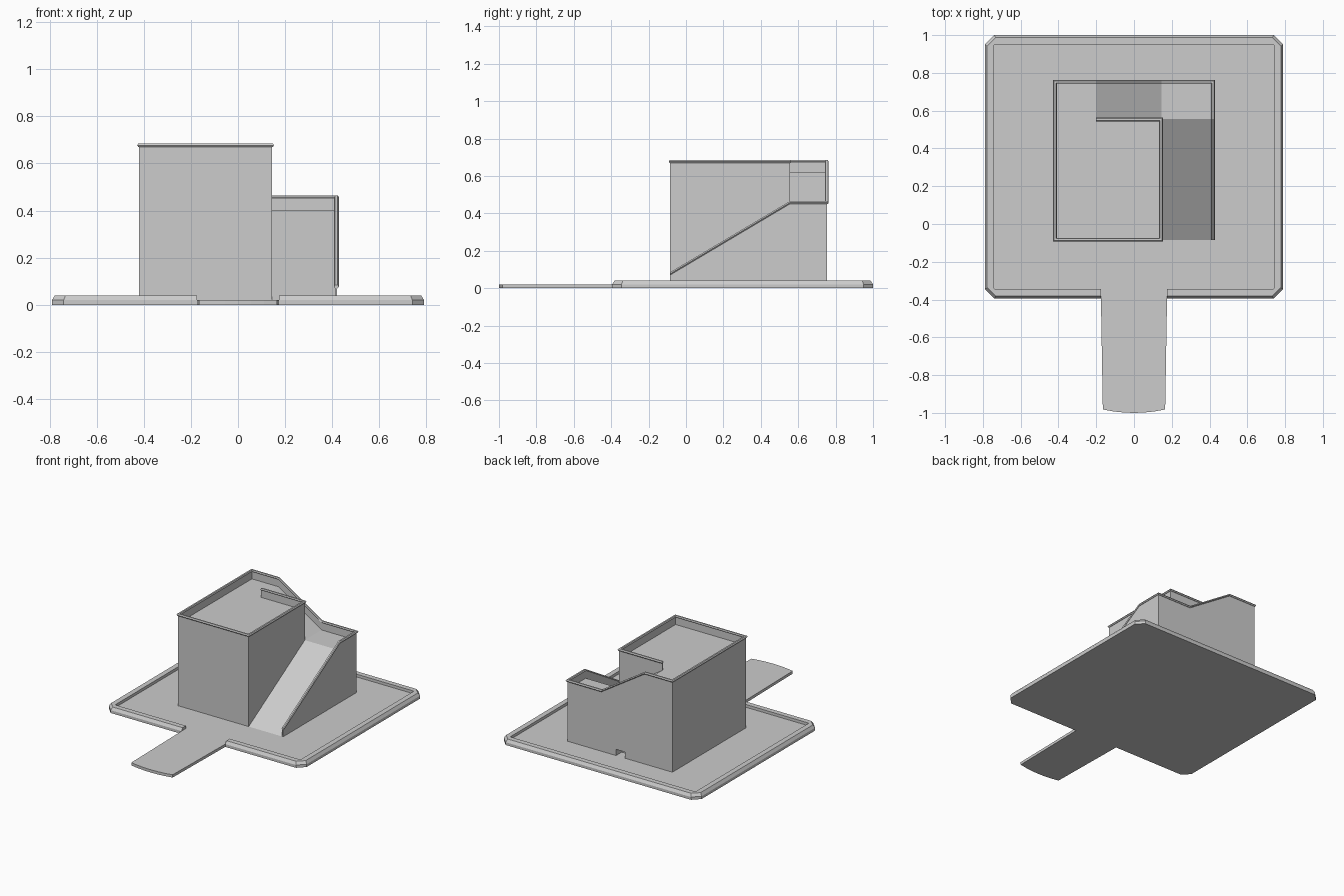
import bpy, bmesh, math
from mathutils import Vector

old = bpy.data.objects.get("Cube")
if old:
    bpy.data.objects.remove(old, do_unlink=True)

GREY = (0.604, 0.604, 0.604, 1.0)
grey = bpy.data.materials.new("plain grey")
grey.use_nodes = True
grey.diffuse_color = GREY
grey.node_tree.nodes["Principled BSDF"].inputs["Base Color"].default_value = GREY


def finish(name, bm):
    bmesh.ops.recalc_face_normals(bm, faces=bm.faces)
    mesh = bpy.data.meshes.new(name)
    bm.to_mesh(mesh)
    bm.free()
    mesh.materials.append(grey)
    ob = bpy.data.objects.new(name, mesh)
    bpy.context.collection.objects.link(ob)
    return ob


def prism(name, profile, depth):
    """Extrude a closed 3D profile along a depth vector."""
    bm = bmesh.new()
    face = bm.faces.new([bm.verts.new(p) for p in profile])
    new = bmesh.ops.extrude_face_region(bm, geom=[face])["geom"]
    bmesh.ops.translate(bm, vec=depth,
                        verts=[g for g in new if isinstance(g, bmesh.types.BMVert)])
    return finish(name, bm)


def box(name, low, high):
    (a, b, c), (d, e, f) = low, high
    return prism(name, [(a, b, c), (d, b, c), (d, e, c), (a, e, c)], (0, 0, f - c))


def loft(name, rings):
    """Skin a run of closed cross-sections and cap both ends."""
    bm = bmesh.new()
    rows = [[bm.verts.new(p) for p in ring] for ring in rings]
    n = len(rows[0])
    for a, b in zip(rows, rows[1:]):
        for i in range(n):
            j = (i + 1) % n
            bm.faces.new((a[i], a[j], b[j], b[i]))
    bm.faces.new(rows[0])
    bm.faces.new(rows[-1])
    return finish(name, bm)


def sweep(name, path, section):
    """Sweep (inward offset, height) points along a path with mitred corners."""
    def left(a, b):
        d = (Vector(b) - Vector(a)).xy.normalized()
        return Vector((-d.y, d.x))
    normals = [left(a, b) for a, b in zip(path, path[1:])]
    rings = []
    for i, p in enumerate(path):
        n0, n1 = normals[max(i - 1, 0)], normals[min(i, len(normals) - 1)]
        m = (n0 + n1) / (1 + n0.dot(n1))
        rings.append([(p[0] + m.x * o, p[1] + m.y * o, p[2] + h) for o, h in section])
    return loft(name, rings)


# Ground levels and plot outline, open at the front where the path enters
FLOOR, RIM = 0.02, 0.04
W, FRONT, BACK, GAP = 0.79, -0.395, 1.0, 0.175


def outline(inset, chamfer, z):
    w, f, b, c = W - inset, FRONT + inset, BACK - inset, chamfer
    half = [(GAP, f), (w - c, f), (w, f + c), (w, b - c), (w - c, b)]
    return [(x, y, z) for x, y in half] + [(-x, y, z) for x, y in reversed(half)]


# Plot slab with the tapering front path and its rounded end
arc = [(0.165 * t, -1 + 0.018 * t * t, 0) for t in (-1, -0.67, -0.33, 0, 0.33, 0.67, 1)]
prism("base_slab_and_path", outline(0, 0.05, 0) + arc, (0, 0, FLOOR))

# Raised kerb around the plot, sloping on its outer side
loft("plot_kerb", list(zip(outline(0, 0.05, FLOOR), outline(0.013, 0.045, RIM),
                           outline(0.05, 0.003, RIM), outline(0.05, 0.003, FLOOR))))

# Building levels and plan lines
LANDING, ROOF = 0.40, 0.62
X0, XS, X1, XT = -0.42, 0.145, 0.42, -0.20
Y0, YS, Y1 = -0.085, 0.555, 0.755

# Main block and lower side ramp
box("main_block", (X0, Y0, FLOOR), (XS, YS, ROOF))
prism("lower_ramp", [(XS, Y0, FLOOR), (XS, YS, FLOOR), (XS, YS, LANDING)], (X1 - XS, 0, 0))

# Rear range: landing, upper ramp and roof strip
rear = prism("rear_landing_and_upper_ramp",
             [(x, YS, z) for x, z in ((X0, FLOOR), (X1, FLOOR), (X1, LANDING),
                                      (XS, LANDING), (XT, ROOF), (X0, ROOF))],
             (0, Y1 - YS, 0))

# Small opening at the foot of the back wall
cutter = box("opening_cutter", (-0.04, 0.69, 0.0), (0.03, 0.8, 0.065))
cutter.hide_render = True
mod = rear.modifiers.new("opening", "BOOLEAN")
mod.operation, mod.solver, mod.object = "DIFFERENCE", "EXACT", cutter
bpy.context.view_layer.objects.active = rear
bpy.ops.object.modifier_apply(modifier=mod.name)
bpy.data.objects.remove(cutter, do_unlink=True)

# Parapet climbing from the ramp foot, round the roof and back to the stair head
route = [(X1, Y0, FLOOR), (X1, YS, LANDING), (X1, Y1, LANDING), (XS, Y1, LANDING),
         (XT, Y1, ROOF), (X0, Y1, ROOF), (X0, Y0, ROOF), (XS, Y0, ROOF),
         (XS, YS, ROOF), (XT, YS, ROOF)]
sweep("parapet_wall", route, [(0, 0), (0.008, 0), (0.008, 0.055), (0, 0.055)])
sweep("parapet_coping", route, [(-0.003, 0.05), (-0.008, 0.057), (-0.003, 0.065),
                                (0.008, 0.065), (0.012, 0.057), (0.008, 0.05)])
